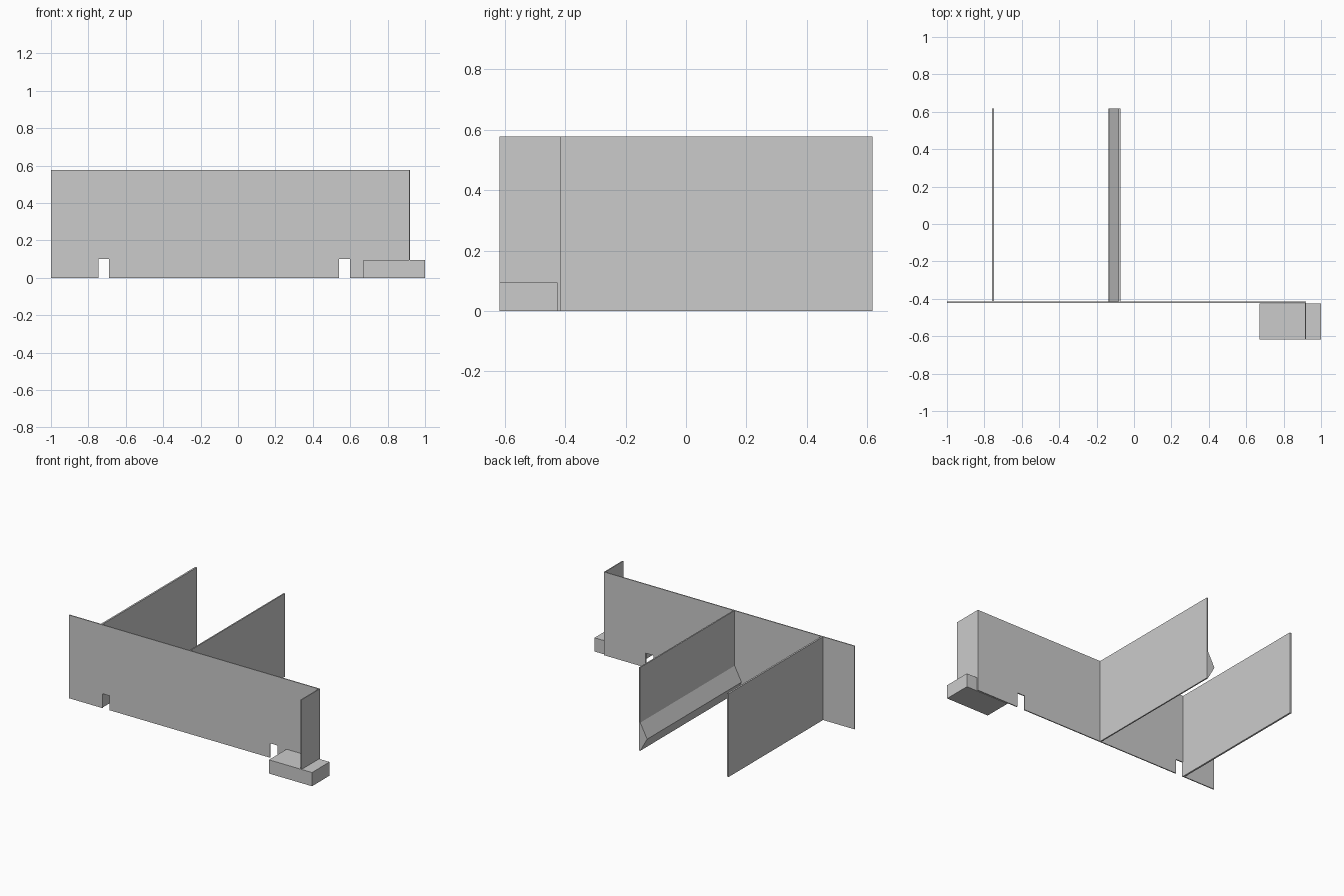
import bpy, bmesh
from mathutils import Vector

if "Cube" in bpy.data.objects:
    bpy.data.objects.remove(bpy.data.objects["Cube"])


def prism(name, profile, y0, y1):
    """Extrude an x-z outline along y."""
    bm = bmesh.new()
    face = bm.faces.new([bm.verts.new((x, y0, z)) for x, z in profile])
    ext = bmesh.ops.extrude_face_region(bm, geom=[face])
    moved = [v for v in ext["geom"] if isinstance(v, bmesh.types.BMVert)]
    bmesh.ops.translate(bm, verts=moved, vec=Vector((0, y1 - y0, 0)))
    bmesh.ops.recalc_face_normals(bm, faces=bm.faces[:])
    mesh = bpy.data.meshes.new(name)
    bm.to_mesh(mesh)
    bm.free()
    obj = bpy.data.objects.new(name, mesh)
    bpy.context.collection.objects.link(obj)
    return obj


def box(name, x0, x1, y0, y1, z0, z1):
    return prism(name, [(x0, z0), (x1, z0), (x1, z1), (x0, z1)], y0, y1)


H = 0.577          # wall height
FRONT = -0.422     # outer face of the long wall
INNER = -0.415     # inner face of the long wall
BACK = 0.618

# Long front wall with two notches along its bottom edge
outline = [(-1, 0)]
for a, b in [(-0.745, -0.69), (0.54, 0.60)]:
    outline += [(a, 0), (a, 0.1), (b, 0.1), (b, 0)]
outline += [(0.92, 0), (0.92, H), (-1, H)]
prism("front_wall", outline, FRONT, INNER)

# Short return wall at the right end
box("return_wall", 0.913, 0.92, -0.618, FRONT, 0, H)

# Partitions running back from the front wall
box("left_partition", -0.76, -0.748, INNER, BACK, 0, H)
box("middle_partition", -0.082, -0.073, INNER, BACK, 0, H)

# Wedge-shaped skirting on the left face of the middle partition
prism("wedge_skirting", [(-0.082, 0), (-0.082, 0.195), (-0.135, 0.095)], INNER, BACK)

# Low step around the foot of the return wall
box("step_block", 0.67, 1.0, -0.618, -0.426, 0, 0.095)
